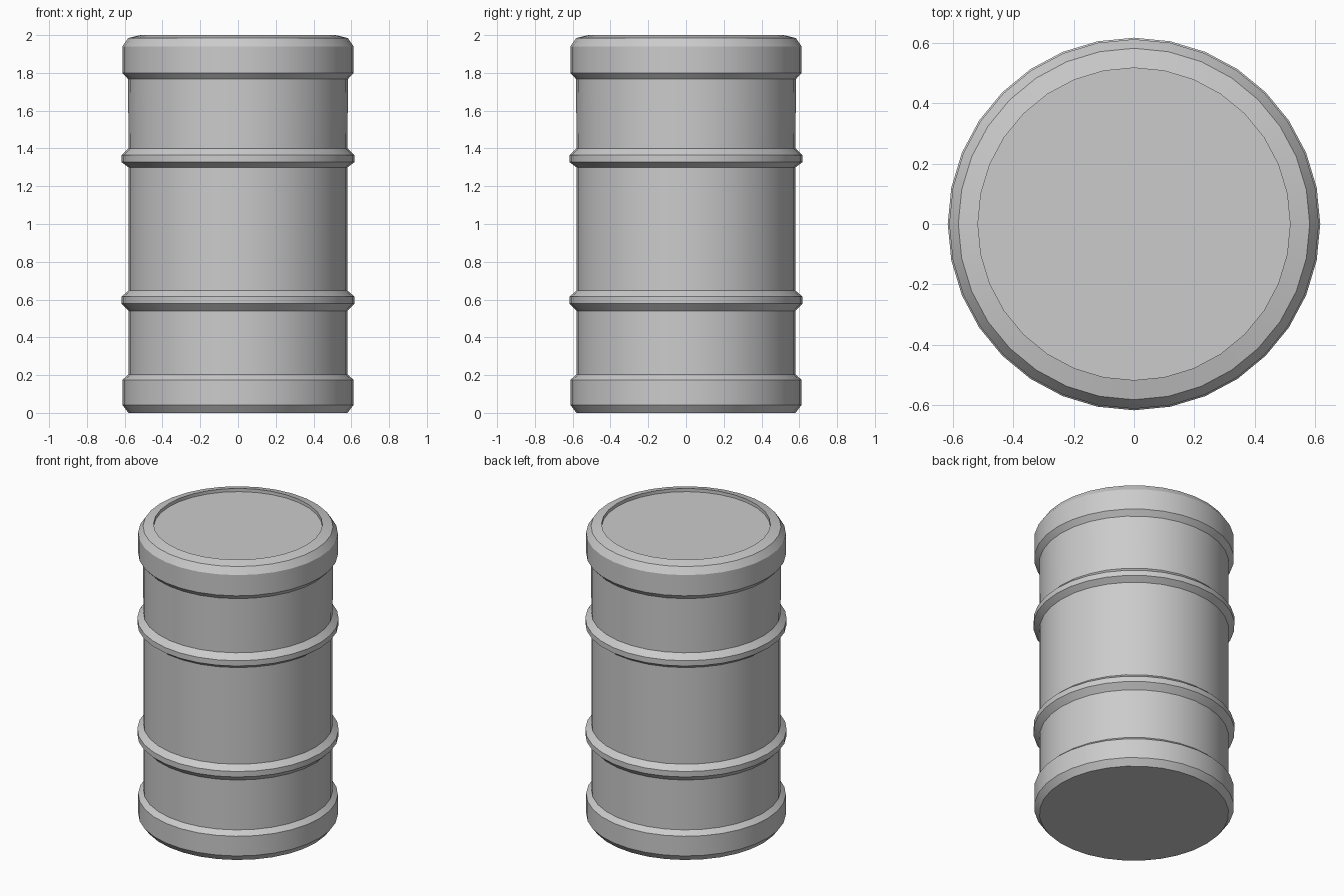
import bpy, bmesh
from math import pi, radians

cube = bpy.data.objects.get("Cube")
if cube:
    bpy.data.objects.remove(cube, do_unlink=True)

SIDES = 32

# Plain grey metal
grey = bpy.data.materials.new("grey_metal")
grey.use_nodes = True
grey.diffuse_color = (0.6, 0.6, 0.6, 1)
grey.node_tree.nodes["Principled BSDF"].inputs["Base Color"].default_value = grey.diffuse_color


def band(z0, z1, z2, z3, radius, body=0.58):
    """Raised hoop profile with chamfered lower and upper edges."""
    return [(body, z0), (radius, z1), (radius, z2), (body, z3)]


def lathe(name, profile):
    """Spin an (r, z) profile that starts and ends on the axis."""
    bm = bmesh.new()
    verts = [bm.verts.new((r, 0, z)) for r, z in profile]
    edges = [bm.edges.new(pair) for pair in zip(verts, verts[1:])]
    bmesh.ops.spin(bm, geom=verts + edges, cent=(0, 0, 0), axis=(0, 0, 1),
                   angle=2 * pi, steps=SIDES, use_merge=True)
    bmesh.ops.remove_doubles(bm, verts=bm.verts, dist=0.0001)
    bmesh.ops.recalc_face_normals(bm, faces=bm.faces)
    mesh = bpy.data.meshes.new(name)
    bm.to_mesh(mesh)
    bm.free()
    mesh.materials.append(grey)
    obj = bpy.data.objects.new(name, mesh)
    bpy.context.collection.objects.link(obj)
    bpy.ops.object.select_all(action='DESELECT')
    obj.select_set(True)
    bpy.context.view_layer.objects.active = obj
    bpy.ops.object.shade_smooth_by_angle(angle=radians(30))
    return obj


# Bottom rim, two hoops, top rim, then the recessed lid
profile = [(0, 0)]
profile += band(0, 0.042, 0.175, 0.203, 0.612)
profile += band(0.54, 0.578, 0.615, 0.647, 0.617)
profile += band(1.3, 1.328, 1.364, 1.4, 0.617)
profile += band(1.767, 1.8, 1.94, 1.984, 0.612, 0.582)
profile += [(0.517, 2.0), (0.517, 1.978), (0, 1.978)]
lathe("barrel", profile)
